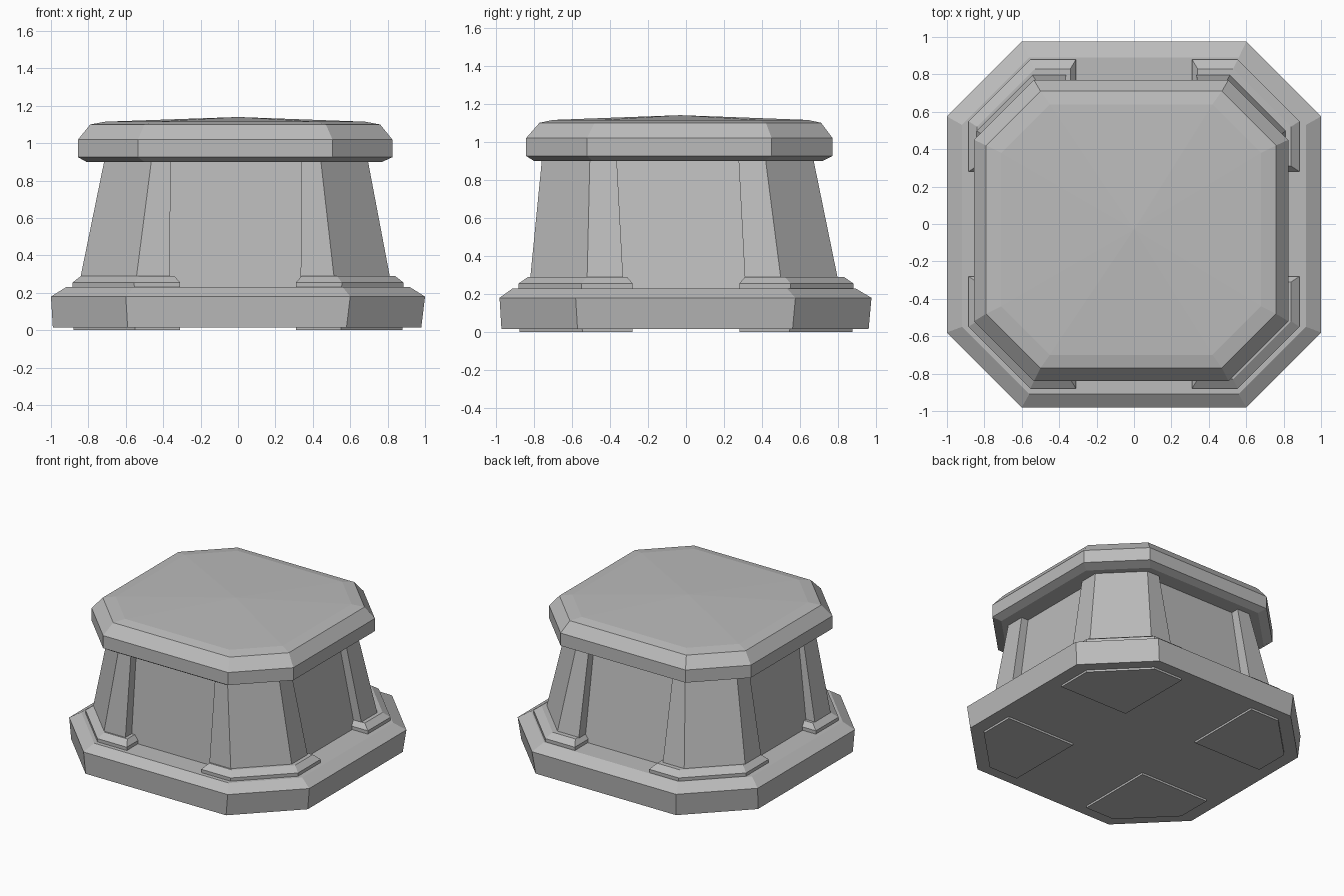
import bpy
import bmesh

cube = bpy.data.objects.get("Cube")
if cube:
    bpy.data.objects.remove(cube, do_unlink=True)

stone = bpy.data.materials.new("grey stone")
stone.use_nodes = True
GREY = (0.5, 0.5, 0.5, 1)
stone.diffuse_color = GREY
stone.node_tree.nodes["Principled BSDF"].inputs["Base Color"].default_value = GREY


def octagon(x0, x1, y0, y1, cut, z):
    """Rectangle with cut corners, counter-clockwise."""
    return [(x0 + cut, y0, z), (x1 - cut, y0, z), (x1, y0 + cut, z), (x1, y1 - cut, z),
            (x1 - cut, y1, z), (x0 + cut, y1, z), (x0, y1 - cut, z), (x0, y0 + cut, z)]


def corner(sx, sy, inner, outer, cut, z, shift=(0, 0)):
    """Cut-corner block outline in one quadrant."""
    ix, iy = inner
    ox, oy = outer
    pts = [(ix, iy), (ox, iy), (ox, oy - cut), (ox - cut, oy), (ix, oy)]
    return [(sx * x + shift[0], sy * y + shift[1], z) for x, y in pts]


def loft(name, rings, apex=None):
    """Skin a stack of outlines, closed flat or with a shallow point."""
    bm = bmesh.new()
    loops = [[bm.verts.new(p) for p in ring] for ring in rings]
    n = len(loops[0])
    for low, high in zip(loops, loops[1:]):
        for i in range(n):
            j = (i + 1) % n
            bm.faces.new((low[i], low[j], high[j], high[i]))
    bm.faces.new(loops[0][::-1])
    if apex:
        tip = bm.verts.new(apex)
        for i in range(n):
            bm.faces.new((loops[-1][i], loops[-1][(i + 1) % n], tip))
    else:
        bm.faces.new(loops[-1])
    bmesh.ops.recalc_face_normals(bm, faces=bm.faces)
    mesh = bpy.data.meshes.new(name)
    bm.to_mesh(mesh)
    bm.free()
    mesh.materials.append(stone)
    obj = bpy.data.objects.new(name, mesh)
    bpy.context.collection.objects.link(obj)
    return obj


# Wide bottom slab with a sloped upper edge
loft("base_slab", [
    octagon(-0.99, 0.98, -0.97, 0.96, 0.40, 0.015),
    octagon(-1.0, 1.0, -0.98, 0.975, 0.40, 0.18),
    octagon(-0.92, 0.92, -0.91, 0.89, 0.36, 0.23),
])

# Tapered body between the pillars
loft("core", [
    octagon(-0.78, 0.76, -0.75, 0.73, 0.32, 0.2),
    octagon(-0.67, 0.63, -0.69, 0.60, 0.27, 0.95),
])

# Four corner pillars, each standing on a stepped foot
for sx, side in ((-1, "right"), (1, "left")):
    for sy, end in ((-1, "front"), (1, "back")):
        label = f"{end}_{side}"
        loft(f"foot_{label}", [
            corner(sx, sy, (0.31, 0.28), (0.88, 0.875), 0.33, 0),
            corner(sx, sy, (0.31, 0.28), (0.885, 0.88), 0.33, 0.255),
            corner(sx, sy, (0.34, 0.31), (0.84, 0.83), 0.31, 0.29),
        ])
        loft(f"pillar_{label}", [
            corner(sx, sy, (0.35, 0.32), (0.83, 0.81), 0.30, 0.27, (-0.015, -0.01)),
            corner(sx, sy, (0.35, 0.32), (0.70, 0.71), 0.25, 0.93, (-0.01, -0.045)),
        ])

# Heavy lid, bevelled above and below, rising to a shallow point
loft("cap", [
    octagon(-0.81, 0.77, -0.80, 0.72, 0.31, 0.90),
    octagon(-0.855, 0.825, -0.84, 0.77, 0.32, 0.925),
    octagon(-0.855, 0.825, -0.84, 0.77, 0.32, 1.02),
    octagon(-0.79, 0.76, -0.77, 0.71, 0.29, 1.10),
    octagon(-0.71, 0.68, -0.70, 0.64, 0.26, 1.115),
], apex=(0, -0.03, 1.14))
